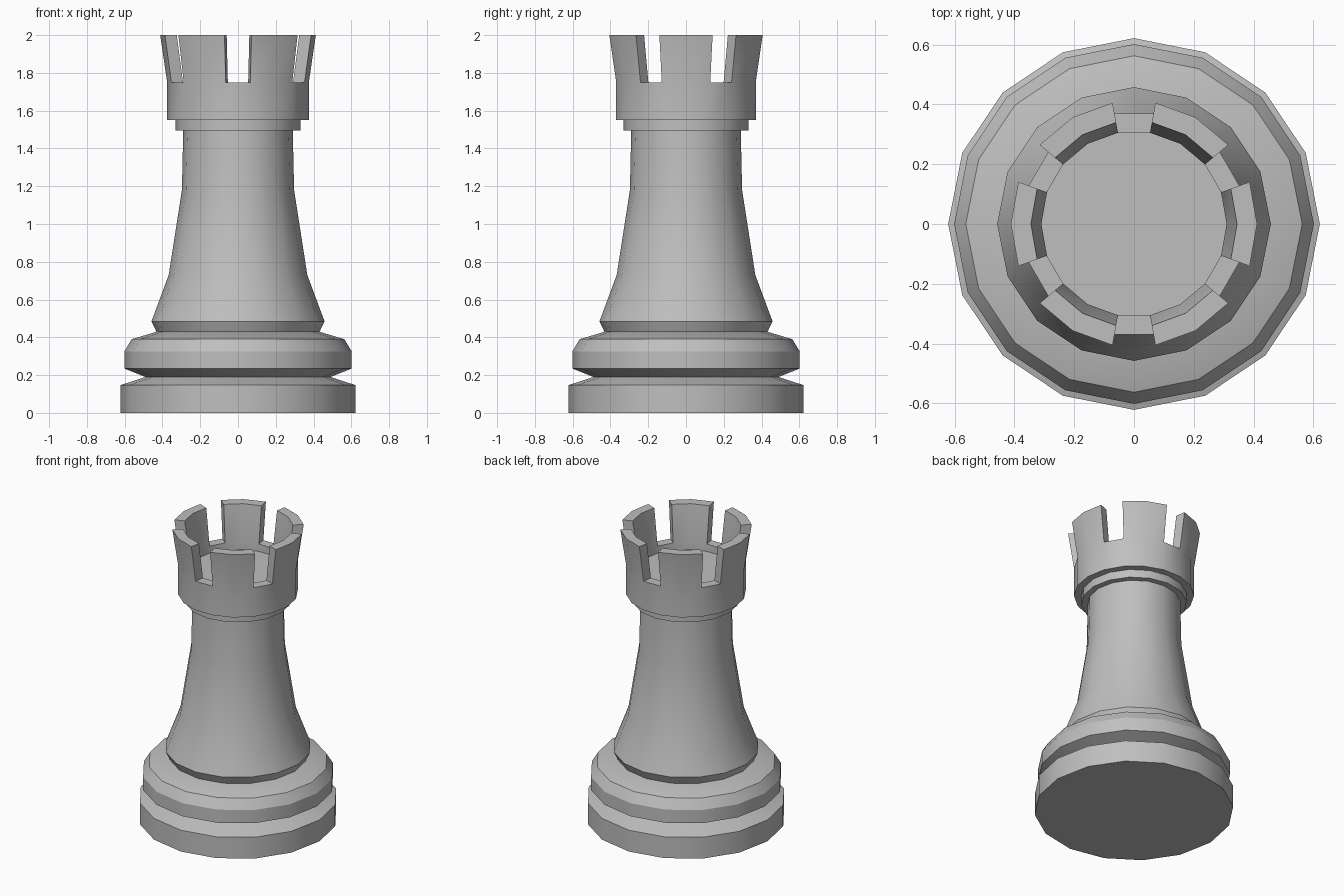
import bpy
import bmesh
from math import cos, sin, radians, tau, hypot

cube = bpy.data.objects.get("Cube")
if cube:
    bpy.data.objects.remove(cube, do_unlink=True)

COLOUR = (0.52, 0.52, 0.52, 1)
stone = bpy.data.materials.new("grey_stone")
stone.use_nodes = True
stone.diffuse_color = COLOUR
stone.node_tree.nodes["Principled BSDF"].inputs["Base Color"].default_value = COLOUR


def lathe(profile, sides):
    """Spin (radius, height) points round z; zero radius closes to a pole."""
    bm = bmesh.new()
    rings = []
    for r, z in profile:
        if r == 0:
            rings.append([bm.verts.new((0, 0, z))] * sides)
        else:
            rings.append([bm.verts.new((r * cos(tau * k / sides), r * sin(tau * k / sides), z))
                          for k in range(sides)])
    strips = []
    for low, high in zip(rings, rings[1:]):
        strip = []
        for k in range(sides):
            n = (k + 1) % sides
            corners = dict.fromkeys((low[k], low[n], high[n], high[k]))
            strip.append(bm.faces.new(list(corners)))
        strips.append(strip)
    return bm, strips


def finish(name, bm):
    bmesh.ops.recalc_face_normals(bm, faces=bm.faces[:])
    mesh = bpy.data.meshes.new(name)
    bm.to_mesh(mesh)
    bm.free()
    mesh.materials.append(stone)
    obj = bpy.data.objects.new(name, mesh)
    bpy.context.collection.objects.link(obj)
    bpy.ops.object.select_all(action="DESELECT")
    obj.select_set(True)
    bpy.context.view_layer.objects.active = obj
    bpy.ops.object.shade_smooth_by_angle(angle=radians(30))
    return obj


# Stepped foot with a pinched groove
foot, _ = lathe([(0, 0), (0.622, 0), (0.622, 0.147), (0.49, 0.19), (0.602, 0.235),
                 (0.602, 0.325), (0.563, 0.39), (0.43, 0.43), (0, 0.43)], 16)
finish("foot", foot)

# Flared tower shaft and its collar
shaft, _ = lathe([(0, 0.43), (0.432, 0.43), (0.458, 0.485), (0.367, 0.73), (0.297, 1.18),
                  (0.29, 1.495), (0, 1.495)], 16)
finish("shaft", shaft)
collar, _ = lathe([(0, 1.495), (0.33, 1.495), (0.33, 1.55), (0, 1.55)], 16)
finish("collar", collar)

# Crown: shallow bowl whose rim is raised into six battlements
crown, strips = lathe([(0, 1.55), (0.375, 1.55), (0.375, 1.75), (0.31, 1.75),
                       (0.31, 1.70), (0, 1.70)], 18)
rim = [f for k, f in enumerate(strips[2]) if k % 3 != 1]
raised = bmesh.ops.extrude_face_region(crown, geom=rim)["geom"]
for v in (g for g in raised if isinstance(g, bmesh.types.BMVert)):
    r = hypot(v.co.x, v.co.y)
    grow = (0.412 if r > 0.34 else 0.345) / r
    v.co = (v.co.x * grow, v.co.y * grow, 2)
bmesh.ops.delete(crown, geom=[f for f in rim if f.is_valid], context="FACES_ONLY")
finish("crown", crown)
